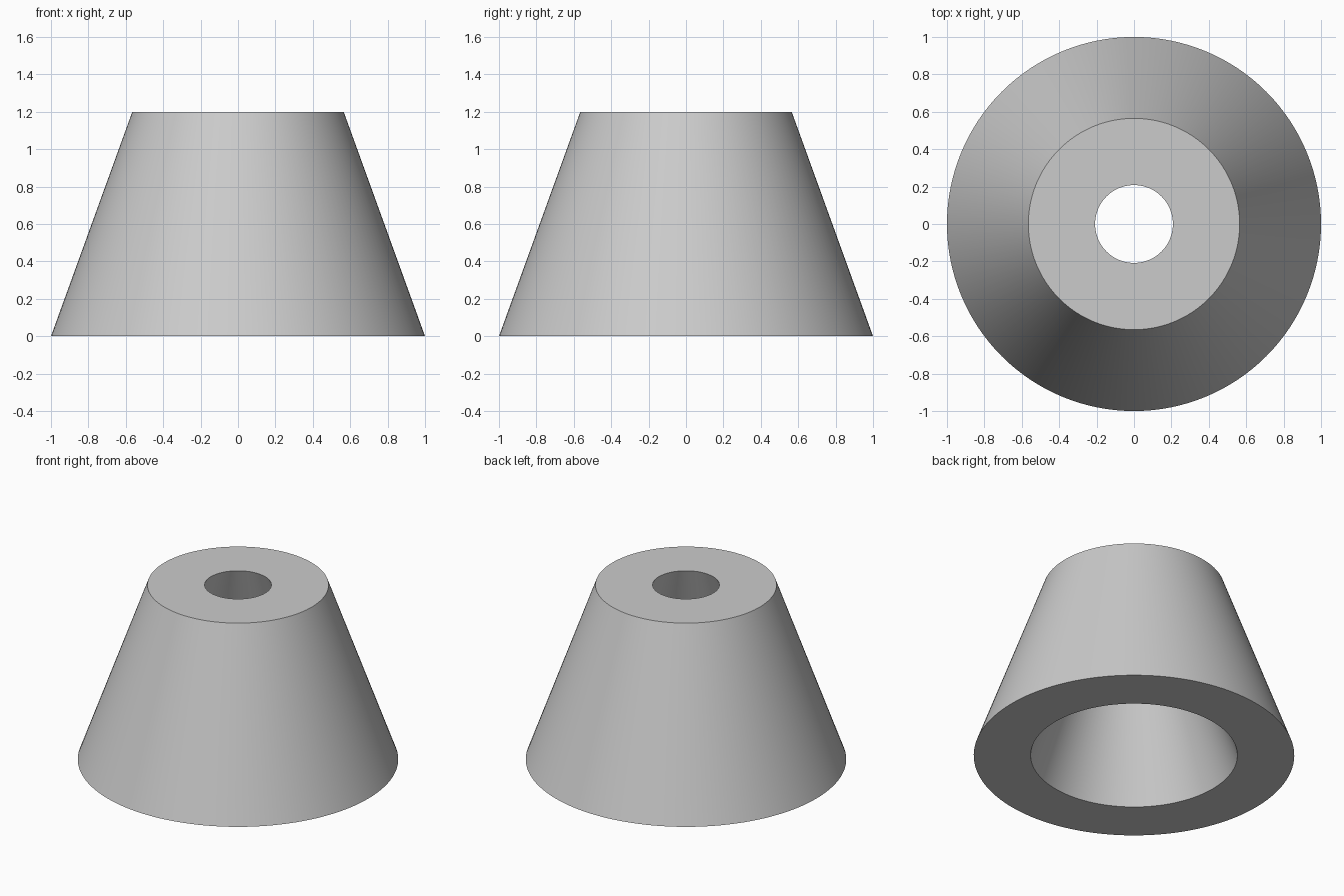
import bpy
import bmesh
import math

cube = bpy.data.objects.get("Cube")
if cube:
    bpy.data.objects.remove(cube, do_unlink=True)

# Material
grey = bpy.data.materials.new("light grey")
grey.use_nodes = True
colour = (0.6, 0.6, 0.6, 1)
grey.diffuse_color = colour
grey.node_tree.nodes["Principled BSDF"].inputs["Base Color"].default_value = colour

# Wall cross-section (radius, height): hollow cone with parallel walls
SEGMENTS = 128
HEIGHT = 1.2
profile = [(0.645, 0), (1, 0), (0.565, HEIGHT), (0.208, HEIGHT)]

# Revolve the closed cross-section
bm = bmesh.new()
rings = []
for radius, z in profile:
    ring = []
    for i in range(SEGMENTS):
        a = math.tau * i / SEGMENTS
        ring.append(bm.verts.new((radius * math.cos(a), radius * math.sin(a), z)))
    rings.append(ring)
for k, lower in enumerate(rings):
    upper = rings[(k + 1) % len(rings)]
    for i in range(SEGMENTS):
        j = (i + 1) % SEGMENTS
        bm.faces.new((lower[i], lower[j], upper[j], upper[i]))
bmesh.ops.recalc_face_normals(bm, faces=bm.faces)

mesh = bpy.data.meshes.new("hollow_cone")
bm.to_mesh(mesh)
bm.free()
mesh.materials.append(grey)
cone = bpy.data.objects.new("hollow_cone", mesh)
bpy.context.collection.objects.link(cone)

# Smooth walls with crisp rims
bpy.ops.object.select_all(action="DESELECT")
cone.select_set(True)
bpy.context.view_layer.objects.active = cone
bpy.ops.object.shade_smooth_by_angle(angle=math.radians(30))
